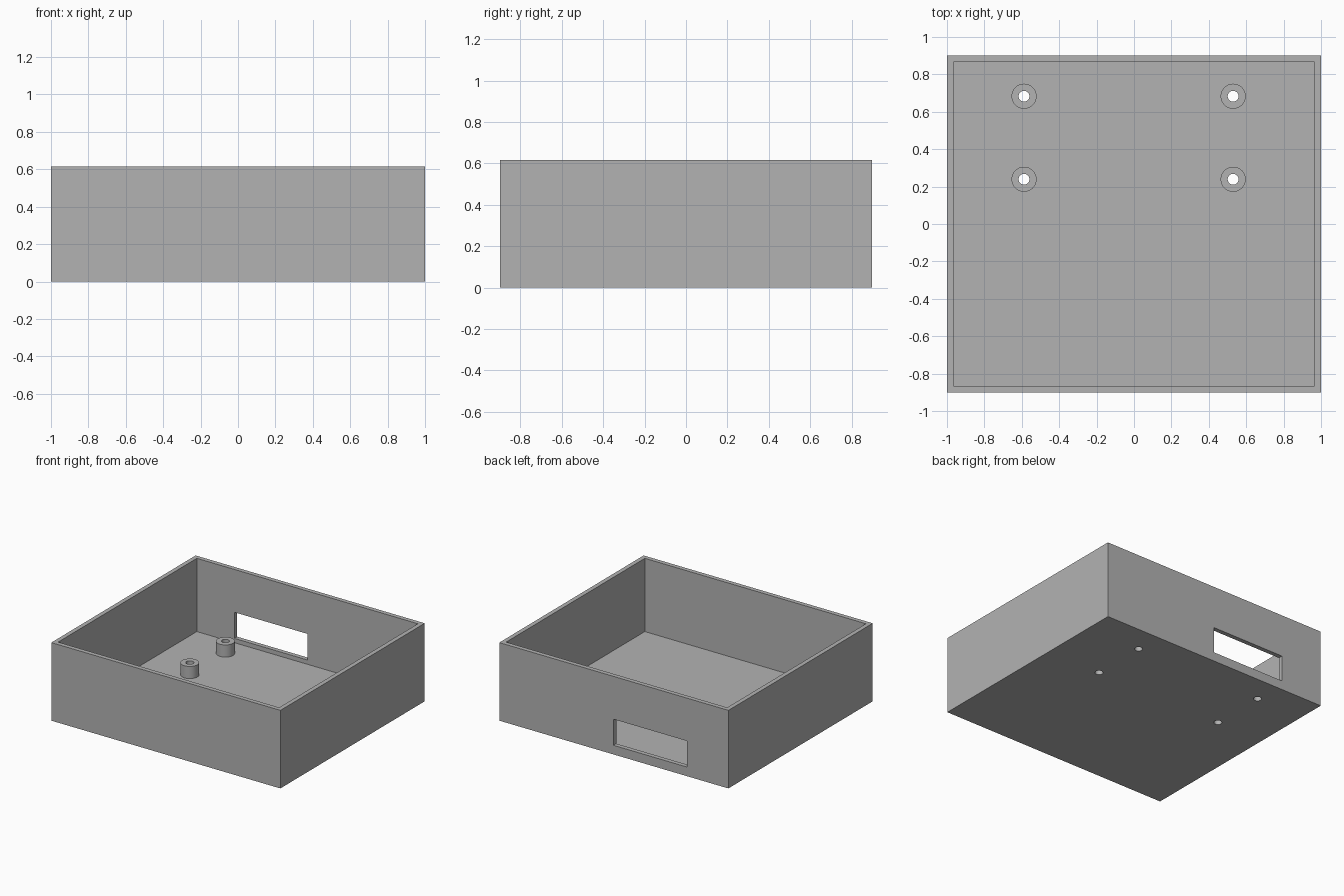
import bpy
import bmesh
from math import radians
from mathutils import Matrix, Vector

if "Cube" in bpy.data.objects:
    bpy.data.objects.remove(bpy.data.objects["Cube"], do_unlink=True)

HEIGHT, WALL, FLOOR = 0.616, 0.035, 0.038
POST_TOP, POST_R, HOLE_R = 0.134, 0.067, 0.029
SIDES = 48

grey = bpy.data.materials.new("plain grey")
grey.use_nodes = True
colour = (0.45, 0.45, 0.45, 1)
grey.diffuse_color = colour
grey.node_tree.nodes["Principled BSDF"].inputs["Base Color"].default_value = colour


def add_object(name, bm):
    mesh = bpy.data.meshes.new(name)
    bm.to_mesh(mesh)
    bm.free()
    mesh.materials.append(grey)
    obj = bpy.data.objects.new(name, mesh)
    bpy.context.collection.objects.link(obj)
    return obj


def box(name, low, high):
    low, high = Vector(low), Vector(high)
    bm = bmesh.new()
    place = Matrix.Translation((low + high) / 2) @ Matrix.Diagonal((*(high - low), 1))
    bmesh.ops.create_cube(bm, size=1, matrix=place)
    return add_object(name, bm)


def cylinder(name, x, y, radius, low, high):
    bm = bmesh.new()
    bmesh.ops.create_cone(bm, cap_ends=True, segments=SIDES, radius1=radius,
                          radius2=radius, depth=high - low,
                          matrix=Matrix.Translation((x, y, (low + high) / 2)))
    return add_object(name, bm)


def activate(obj):
    bpy.ops.object.select_all(action='DESELECT')
    obj.select_set(True)
    bpy.context.view_layer.objects.active = obj


def cut(target, cutter):
    activate(target)
    mod = target.modifiers.new("cut", 'BOOLEAN')
    mod.operation, mod.solver, mod.object = 'DIFFERENCE', 'EXACT', cutter
    bpy.ops.object.modifier_apply(modifier=mod.name)
    bpy.data.objects.remove(cutter, do_unlink=True)


# Open tray with thin walls
case = box("case", (-1, -0.9, 0), (1, 0.9, HEIGHT))
cut(case, box("cavity", (WALL - 1, WALL - 0.9, FLOOR), (1 - WALL, 0.9 - WALL, 1)))

# Connector window in the back wall
cut(case, box("window", (-0.637, 0.8, 0.072), (0.003, 1, 0.278)))

# Hollow mounting posts, with the screw holes continuing through the floor
for side, x in (("right", -0.588), ("left", 0.53)):
    for end, y in (("front", 0.239), ("back", 0.683)):
        cut(case, cylinder("floor_hole", x, y, HOLE_R, -0.1, 0.1))

        bm = bmesh.new()
        profile = [(HOLE_R, FLOOR), (POST_R, FLOOR), (POST_R, POST_TOP), (HOLE_R, POST_TOP)]
        verts = [bm.verts.new((x + r, y, z)) for r, z in profile]
        edges = [bm.edges.new((verts[i], verts[(i + 1) % 4])) for i in range(4)]
        bmesh.ops.spin(bm, geom=verts + edges, cent=(x, y, 0), axis=(0, 0, 1),
                       angle=radians(360), steps=SIDES, use_merge=True)
        bmesh.ops.remove_doubles(bm, verts=bm.verts, dist=0.0001)
        bmesh.ops.recalc_face_normals(bm, faces=bm.faces)
        activate(add_object(f"{end}_{side}_mounting_post", bm))
        bpy.ops.object.shade_smooth_by_angle(angle=radians(30))

activate(case)
bpy.ops.object.shade_smooth_by_angle(angle=radians(30))
